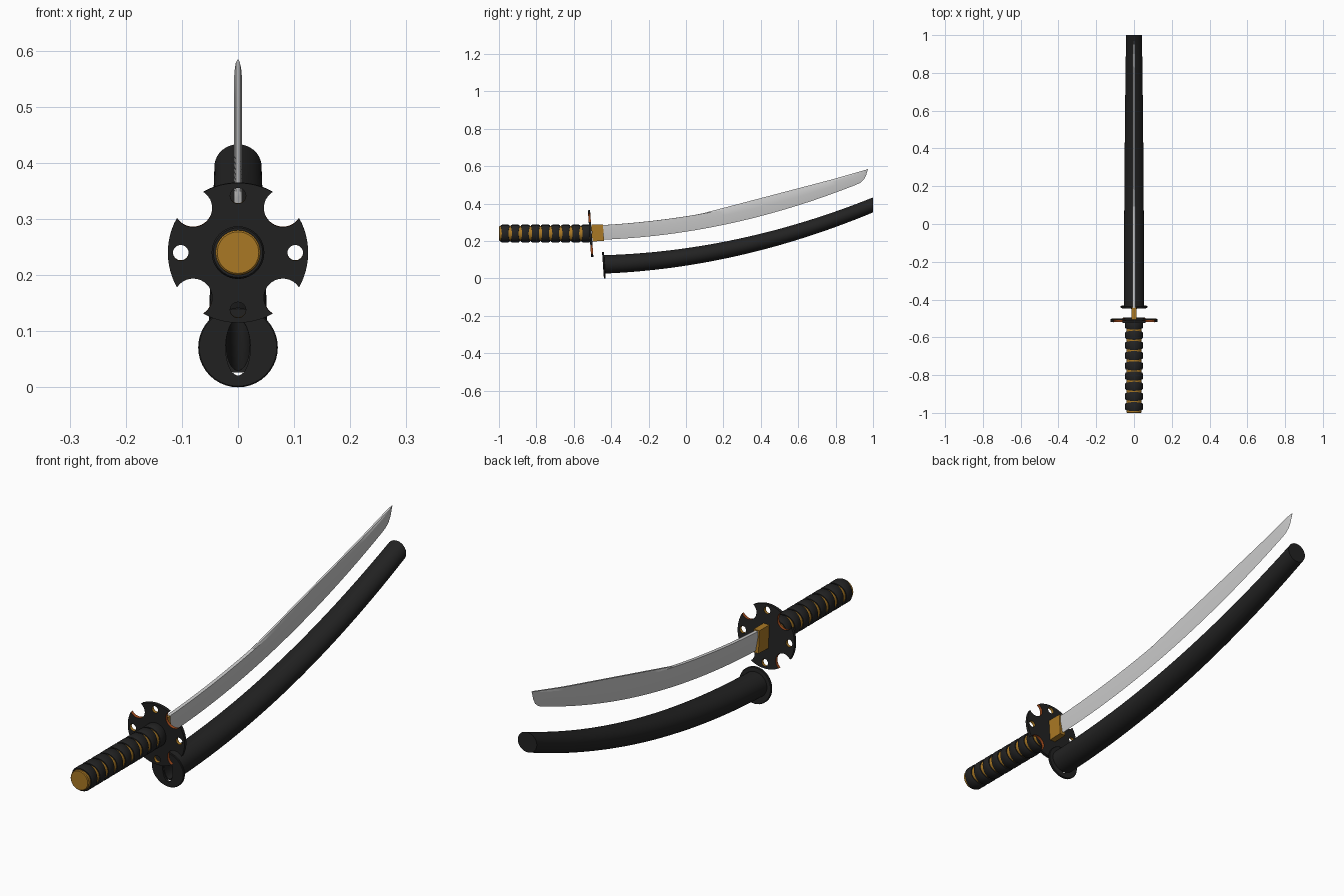
import bpy
from math import sin, cos, pi, radians, atan2, acos

if "Cube" in bpy.data.objects:
    bpy.data.objects.remove(bpy.data.objects["Cube"])

def material(name, rgb):
    m = bpy.data.materials.new(name)
    m.diffuse_color = (*rgb, 1)
    m.use_nodes = True
    m.node_tree.nodes["Principled BSDF"].inputs["Base Color"].default_value = m.diffuse_color
    return m

BLACK = material("black", (0.016, 0.016, 0.016))
GOLD = material("gold", (0.40, 0.19, 0.018))
RUST = material("rust", (0.36, 0.07, 0.012))

def smooth(ob, angle=35):
    bpy.ops.object.select_all(action='DESELECT')
    ob.select_set(True)
    bpy.context.view_layer.objects.active = ob
    bpy.ops.object.shade_smooth_by_angle(angle=radians(angle))

def loft(name, rings, mat=None, loop=False, angle=35):
    """Skin a list of equal-sized rings; capped unless it closes on itself."""
    n, k = len(rings[0]), len(rings)
    faces = []
    for i in range(k if loop else k - 1):
        a, b = i * n, (i + 1) % k * n
        faces += [(a + j, a + (j + 1) % n, b + (j + 1) % n, b + j) for j in range(n)]
    if not loop:
        faces += [tuple(reversed(range(n))), tuple(range((k - 1) * n, k * n))]
    me = bpy.data.meshes.new(name)
    me.from_pydata([p for r in rings for p in r], [], faces)
    ob = bpy.data.objects.new(name, me)
    bpy.context.collection.objects.link(ob)
    if mat:
        me.materials.append(mat)
    bpy.context.view_layer.objects.active = ob
    ob.select_set(True)
    bpy.ops.object.mode_set(mode='EDIT')
    bpy.ops.mesh.select_all(action='SELECT')
    bpy.ops.mesh.normals_make_consistent(inside=False)
    bpy.ops.object.mode_set(mode='OBJECT')
    smooth(ob, angle)
    return ob

def ellipse(y, z, rx, rz, tilt=0.0, n=40):
    return [(rx * cos(2 * pi * i / n), y - tilt * rz * sin(2 * pi * i / n),
             z + rz * sin(2 * pi * i / n)) for i in range(n)]

HZ = 0.24      # handle axis height
TILT = 0.07    # lean of the guard and the scabbard mouth

# Handle core with gold end cap
loft("handle_core", [ellipse(y, HZ, r, r) for y, r in
     ((-1.0, 0.037), (-0.997, 0.04), (-0.51, 0.04))], GOLD)

# Black wrap bands, narrower at the sides so the gold shows as lenses
for i in range(9):
    yc = -0.967 + 0.054 * i
    rings = []
    for t, r in ((-1, 0.038), (-1, 0.044), (-0.75, 0.047), (0.75, 0.047), (1, 0.044), (1, 0.038)):
        ring = []
        for x, y, z in ellipse(0, 0, r, r):
            half = 0.021 - 0.003 * cos(2 * atan2(z, x))
            ring.append((x, yc + t * half, z + HZ))
        rings.append(ring)
    loft(f"handle_wrap_{i + 1}", rings, BLACK, loop=True)

# Guard: round plate with four diagonal notches and four small holes
R, D, NR = 0.125, 0.1131, 0.034
delta = acos((R * R + D * D - NR * NR) / (2 * R * D))
tip = atan2(R * sin(delta), R * cos(delta) - D)
outline, holes = [], []
for q in range(4):
    mid = q * pi / 2
    lobe = pi / 4 - delta
    outline += [(R * cos(mid + lobe * (t / 6 - 1)), R * sin(mid + lobe * (t / 6 - 1))) for t in range(13)]
    d = mid + pi / 4
    for t in range(1, 20):
        a = d - tip - (2 * pi - 2 * tip) * t / 20
        outline.append((D * cos(d) + NR * cos(a), D * sin(d) + NR * sin(a)))
    holes.append([(0.102 * cos(mid) + 0.014 * cos(pi * t / 12),
                   0.102 * sin(mid) + 0.014 * sin(pi * t / 12)) for t in range(24)])
cu = bpy.data.curves.new("guard", 'CURVE')
cu.dimensions, cu.fill_mode, cu.extrude = '2D', 'BOTH', 0.006
for pts in [outline] + holes:
    s = cu.splines.new('POLY')
    s.points.add(len(pts) - 1)
    for p, (x, y) in zip(s.points, pts):
        p.co = (x, y, 0, 1)
    s.use_cyclic_u = True
guard = bpy.data.objects.new("guard", cu)
bpy.context.collection.objects.link(guard)
guard.location = (0, -0.51, HZ)
guard.rotation_euler.x = radians(90) + TILT
bpy.ops.object.select_all(action='DESELECT')
guard.select_set(True)
bpy.context.view_layer.objects.active = guard
bpy.ops.object.convert(target='MESH')
guard = bpy.context.view_layer.objects.active
guard.data.materials.clear()
for m in (BLACK, RUST, GOLD):
    guard.data.materials.append(m)
for f in guard.data.polygons:
    f.material_index = 0
    if abs(f.normal.z) < 0.5:
        x, y = abs(f.center.x), abs(f.center.y)
        if min(x, y) < 0.016 and max(x, y) < 0.118:
            f.material_index = 2
        elif (x * x + y * y) ** 0.5 < 0.1235:
            f.material_index = 1
smooth(guard)

# Gold blade collar
def slab(y, z0, z1, w):
    return [(-w, y, z0), (w, y, z0), (w, y - TILT * (z1 - z0), z1), (-w, y - TILT * (z1 - z0), z1)]
loft("blade_collar", [slab(-0.50, 0.198, 0.289, 0.013), slab(-0.438, 0.200, 0.289, 0.013)], GOLD)

# Blade: edge below, straight-backed bevel above the curved spine line
def section(y, bottom=None, w=0.007):
    low = 0.25 + 0.155 * y + 0.133 * y * y if bottom is None else bottom
    spine = 0.3317 + 0.1538 * y + 0.1085 * y * y
    top = max(spine + 0.0005, 0.343 + 0.262 * (y - 0.07)) if y < 0.78 else \
        max(spine + 0.0005, 0.529 + 0.287 * (y - 0.78))
    ridge = low + 0.62 * (spine - low)
    half = [(0.004, top), (w, spine), (w, ridge)]
    half = [(min(x, w), z) for x, z in half]
    return [(x, y, z) for x, z in half] + [(0, y, low)] + [(-x, y, z) for x, z in reversed(half)]
rings = [section(-0.47 + 1.35 * i / 36) for i in range(37)]
rings += [section(0.905, 0.499, 0.0065), section(0.93, 0.510, 0.0055), section(0.95, 0.527, 0.004),
          section(0.962, 0.548, 0.0025), section(0.972, 0.581, 0.0008)]
loft("blade", rings, angle=15)

# Scabbard: hollow curved tube with a slot-shaped bore
def axis(y):
    return 0.115 + 0.148 * y + 0.13 * y * y
N = 28
ys = [-0.437 + 1.437 * i / N for i in range(N + 1)]
body = []
for i, y in enumerate(ys):
    t = i / N
    body.append(ellipse(y, axis(y), 0.053 - 0.011 * t * t, 0.049 - 0.009 * t, TILT * (1 - t)))
bore = [ellipse(y, axis(y), 0.021, 0.045 - 0.012 * i / N, TILT * (1 - i / N))
        for i, y in enumerate(ys[:-1])]
loft("scabbard", list(reversed(bore)) + body, BLACK)

# Scabbard mouth disc with slot opening
disc = [ellipse(y, 0.071, rx, rz, TILT) for y, rx, rz in
        ((-0.444, 0.022, 0.050), (-0.444, 0.069, 0.069), (-0.442, 0.071, 0.071),
         (-0.436, 0.071, 0.071), (-0.434, 0.069, 0.069), (-0.434, 0.022, 0.050))]
loft("scabbard_mouth", disc, BLACK, loop=True)
